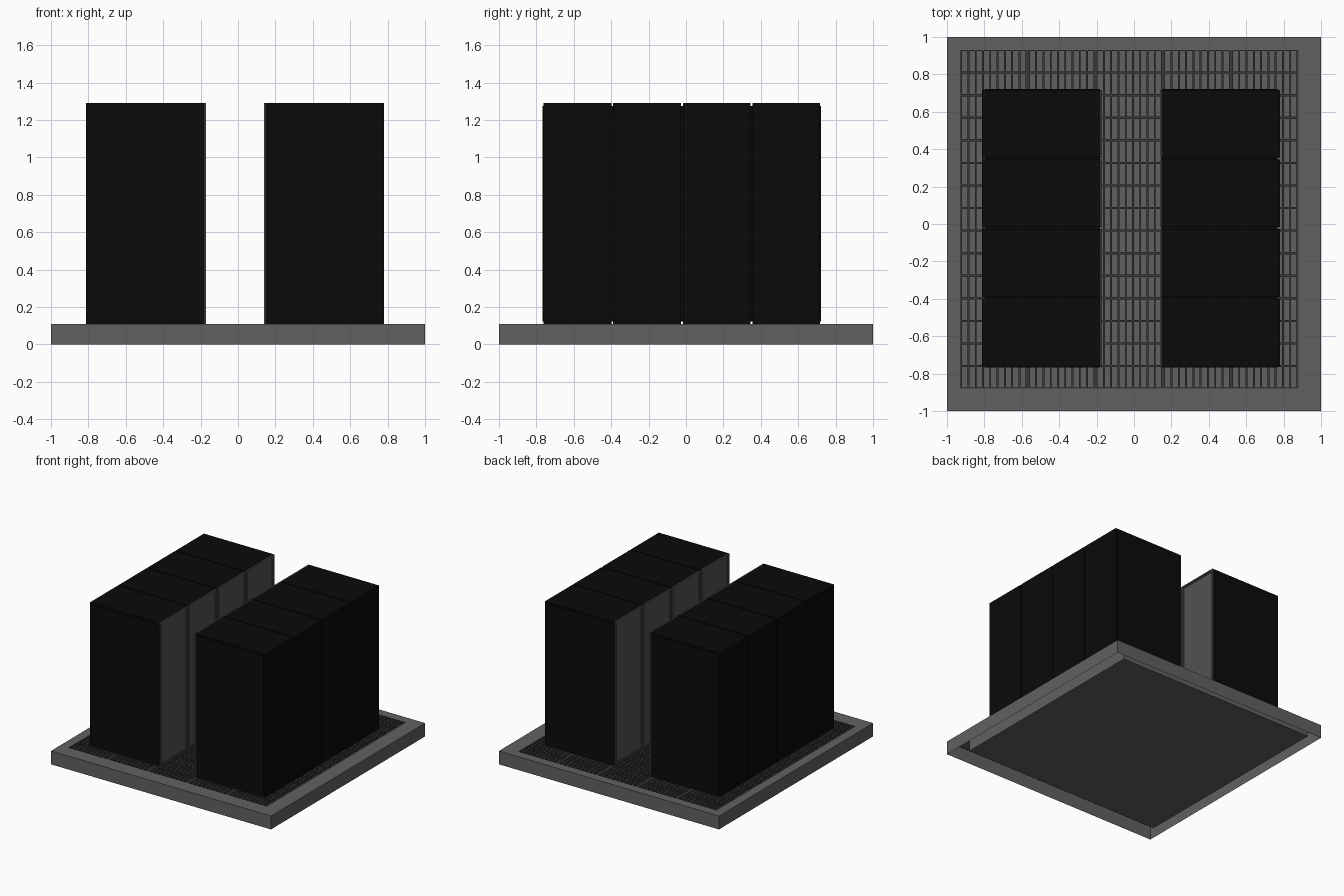
import bpy, bmesh

if "Cube" in bpy.data.objects:
    bpy.data.objects.remove(bpy.data.objects["Cube"])

FLOOR = 0.11            # top of the raised floor
PAN = 0.092             # bottom of the grille slots
X0, X1 = -0.93, 0.88    # tiled area
Y0, Y1 = -0.88, 0.93
TILES = 5


def material(name, value):
    m = bpy.data.materials.new(name)
    m.diffuse_color = (value, value, value, 1)
    m.use_nodes = True
    m.node_tree.nodes["Principled BSDF"].inputs["Base Color"].default_value = m.diffuse_color
    return m


def add_box(bm, x0, x1, y0, y1, z0, z1):
    for v in bmesh.ops.create_cube(bm, size=1)["verts"]:
        v.co.x = x1 if v.co.x > 0 else x0
        v.co.y = y1 if v.co.y > 0 else y0
        v.co.z = z1 if v.co.z > 0 else z0


def finish(bm, name, mat):
    bmesh.ops.recalc_face_normals(bm, faces=bm.faces)
    me = bpy.data.meshes.new(name)
    bm.to_mesh(me)
    bm.free()
    ob = bpy.data.objects.new(name, me)
    bpy.context.collection.objects.link(ob)
    me.materials.append(mat)
    return ob


black = material("rack_black", 0.003)
grey = material("door_grey", 0.085)
floor_grey = material("floor_grey", 0.12)
grille_grey = material("grille_grey", 0.04)

# Floor surround: open-bottomed skirt, top ring and the sunken tile pan
bm = bmesh.new()
outer, inner = (-1, 1, -1, 1), (X0, X1, Y0, Y1)
loops = []
for (a, b, c, d), z in ((outer, 0), (outer, FLOOR), (inner, FLOOR), (inner, 0.02)):
    loops.append([bm.verts.new(p) for p in ((a, c, z), (b, c, z), (b, d, z), (a, d, z))])
for lo, hi in zip(loops, loops[1:]):
    for i in range(4):
        j = (i + 1) % 4
        bm.faces.new((lo[i], lo[j], hi[j], hi[i]))
bm.faces.new(loops[-1])
finish(bm, "floor_surround", floor_grey)

# Bottom of the slots
bm = bmesh.new()
add_box(bm, X0, X1, Y0, Y1, 0.022, PAN)
finish(bm, "floor_pan", floor_grey)

# Grille: wide seams between tiles, thin bars inside each tile
bm = bmesh.new()
step = (X1 - X0) / TILES
for t in range(TILES):
    left = X0 + t * step
    for a in (left, left + step - 0.011):
        add_box(bm, a, a + 0.011, Y0, Y1, PAN, FLOOR)
    for k in range(1, 9):
        x = left + 0.006 + k * (step - 0.012) / 9
        add_box(bm, x - 0.005, x + 0.005, Y0, Y1, PAN, FLOOR)
rows = TILES * 3
for r in range(rows + 1):
    y = Y0 + r * (Y1 - Y0) / rows
    add_box(bm, X0, X1, max(y - 0.006, Y0), min(y + 0.006, Y1), PAN, FLOOR)
finish(bm, "floor_grille", grille_grey)


def rack(name, back_x, s, yc):
    """Cabinet with its door facing the aisle (direction s along x)."""
    top, depth, half = 1.29, 0.642, 0.181
    front = 0.009

    def xr(a, b):
        return sorted((back_x + s * a, back_x + s * b))

    # Body with raised side panels
    bm = bmesh.new()
    add_box(bm, *xr(0, depth - front), yc - half, yc + half, FLOOR, top)
    for side in (-1, 1):
        y = sorted((yc + side * half, yc + side * 0.186))
        add_box(bm, *xr(0.012, depth - 0.012), *y, FLOOR + 0.014, top - 0.014)
    finish(bm, name + "_body", black)

    # Door with frame and stepped recessed panel
    bm = bmesh.new()
    add_box(bm, *xr(depth - front, depth), yc - half, yc + half, FLOOR, top)
    bm.normal_update()
    face = max(bm.faces, key=lambda f: f.calc_center_median().x * s)
    for width in (0.014, 0.012):
        bmesh.ops.inset_region(bm, faces=[face], thickness=width)
        bmesh.ops.inset_region(bm, faces=[face], thickness=0.001)
        for v in face.verts:
            v.co.x -= s * 0.004
    finish(bm, name + "_door", grey)


# Two rows of four cabinets facing each other
for i in range(4):
    y = -0.022 + (i - 1.5) * 0.372
    rack(f"left_rack_{i + 1}", -0.812, 1, y)
    rack(f"right_rack_{i + 1}", 0.78, -1, y)
